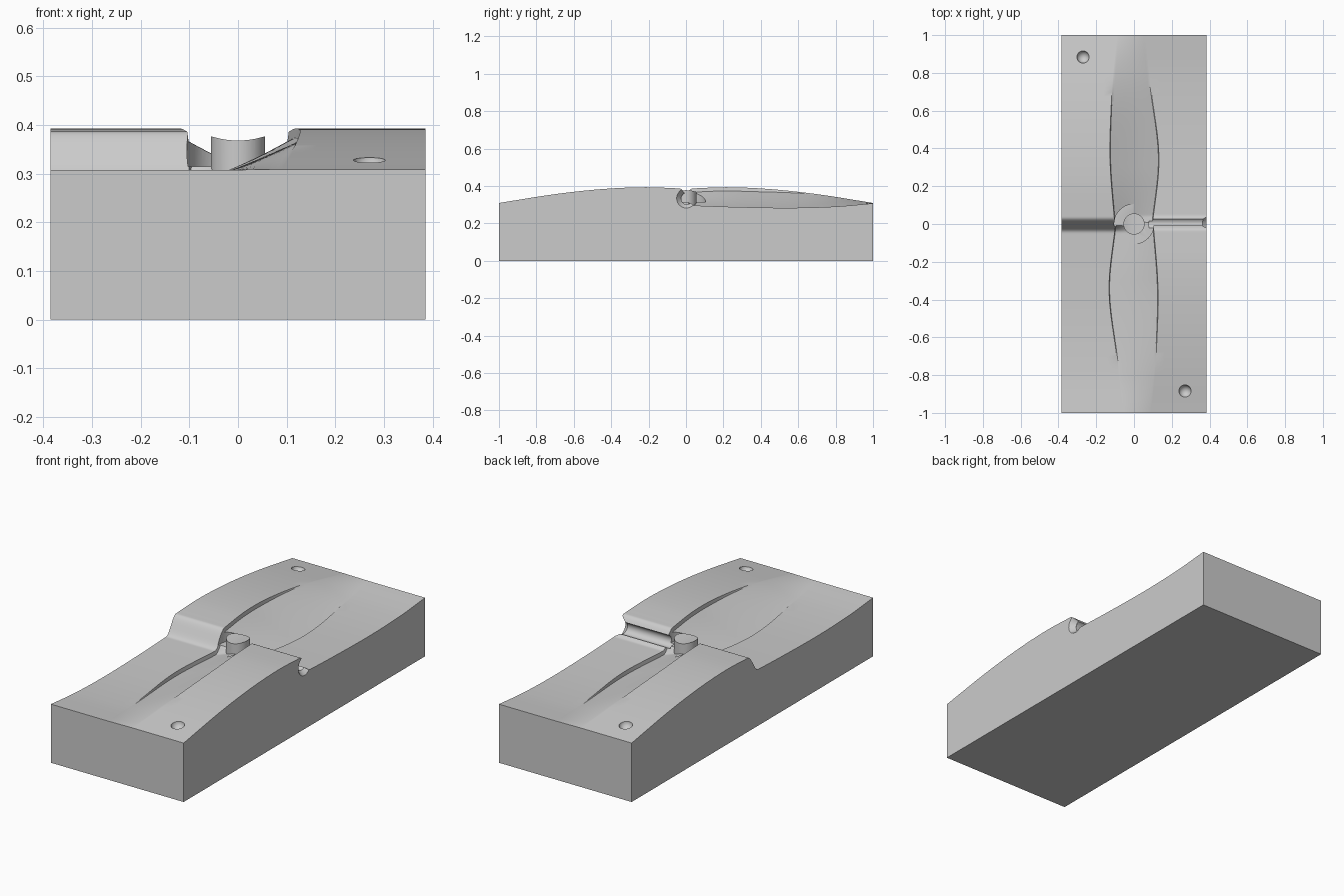
import bpy, bmesh, math

if "Cube" in bpy.data.objects:
    bpy.data.objects.remove(bpy.data.objects["Cube"], do_unlink=True)

grey = bpy.data.materials.new("mould_grey")
grey.use_nodes = True
grey.diffuse_color = (0.6, 0.6, 0.6, 1)
grey.node_tree.nodes["Principled BSDF"].inputs["Base Color"].default_value = (0.6, 0.6, 0.6, 1)

HALF_X, HALF_Y = 0.385, 1.0


def smooth(t):
    t = min(max(t, 0), 1)
    return t * t * (3 - 2 * t)


def curve(points, t):
    """Smooth interpolation through a few (position, value) points."""
    pts = [points[0]] + points + [points[-1]]
    for i in range(1, len(pts) - 2):
        (x0, a), (x1, b), (x2, c), (x3, d) = pts[i - 1:i + 3]
        if t <= x2 or i == len(pts) - 3:
            u = (t - x1) / (x2 - x1)
            m1 = (c - a) / (x2 - x0) * (x2 - x1)
            m2 = (d - b) / (x3 - x1) * (x2 - x1)
            return ((2*u**3 - 3*u**2 + 1) * b + (u**3 - 2*u**2 + u) * m1
                    + (3*u**2 - 2*u**3) * c + (u**3 - u**2) * m2)


# Parting heights and blade edges, by distance from the hub
HIGH = [(0, 0.385), (0.22, 0.393), (0.45, 0.383), (0.7, 0.356), (1, 0.309)]
LOW = [(0, 0.297), (0.25, 0.288), (0.55, 0.283), (0.8, 0.29), (1, 0.307)]
EDGE_HIGH = [(0, 0.102), (0.35, 0.127), (0.73, 0.115), (1, 0.09)]
EDGE_LOW = [(0, 0.098), (0.35, 0.132), (0.73, 0.088), (1, 0.06)]


def left_height(y):
    r = abs(y)
    low, high = curve(LOW, r), curve(HIGH, r)
    return low + (high - low) * smooth((y + 0.045) / 0.08)


def row(y):
    """One cross-section of the top: flat side, step, blade bed, step, flat side."""
    r = abs(y)
    left, right = left_height(y), left_height(-y)
    eh, el = curve(EDGE_HIGH, r), curve(EDGE_LOW, r)
    xl, xr = (-el, eh) if y < 0 else (-eh, el)
    step = 0.02 * (1 - smooth((r - 0.3) / 0.5))
    pts = [(-HALF_X + (xl + HALF_X) * i / 6, left) for i in range(7)]
    n = 20
    for i in range(n + 1):
        t = i / n
        x = xl + 0.003 + (xr - xl - 0.006) * t
        sag = step + 0.008 * math.sin(math.pi * t) * (1 - r)
        pts.append((x, left + (right - left) * t - sag))
    pts += [(xr + (HALF_X - xr) * i / 6, right) for i in range(7)]
    return [(x, y, z) for x, z in pts]


def finish(obj):
    obj.data.materials.clear()
    obj.data.materials.append(grey)
    bpy.ops.object.select_all(action='DESELECT')
    obj.select_set(True)
    bpy.context.view_layer.objects.active = obj
    bpy.ops.object.shade_smooth_by_angle(angle=math.radians(32))


def cut(obj, cutter):
    mod = obj.modifiers.new("cut", 'BOOLEAN')
    mod.operation, mod.solver, mod.object = 'DIFFERENCE', 'EXACT', cutter
    bpy.ops.object.select_all(action='DESELECT')
    bpy.context.view_layer.objects.active = obj
    obj.select_set(True)
    bpy.ops.object.modifier_apply(modifier=mod.name)
    bpy.data.objects.remove(cutter, do_unlink=True)


def cone(name, r1, r2, depth, location, rotation=(0, 0, 0)):
    bpy.ops.mesh.primitive_cone_add(vertices=64, radius1=r1, radius2=r2, depth=depth,
                                    location=location, rotation=rotation)
    obj = bpy.context.object
    obj.name = name
    return obj


# Block with the sculpted top, rows packed closely around the hub
ys = [math.copysign(abs(i / 60) ** 1.6, i) for i in range(-60, 61)]
bm = bmesh.new()
grid = [[bm.verts.new(p) for p in row(y)] for y in ys]
for a, b in zip(grid, grid[1:]):
    for i in range(len(a) - 1):
        bm.faces.new((a[i], a[i + 1], b[i + 1], b[i]))
fl, fr, br, bl = [bm.verts.new((x * HALF_X, y * HALF_Y, 0))
                  for x, y in ((-1, -1), (1, -1), (1, 1), (-1, 1))]
bm.faces.new([fl, fr] + grid[0][::-1])
bm.faces.new([br, bl] + grid[-1])
bm.faces.new([fr, br] + [g[-1] for g in grid][::-1])
bm.faces.new([bl, fl] + [g[0] for g in grid])
bm.faces.new((fl, bl, br, fr))
bmesh.ops.recalc_face_normals(bm, faces=bm.faces)
mesh = bpy.data.meshes.new("mould_block")
bm.to_mesh(mesh)
bm.free()
block = bpy.data.objects.new("mould_block", mesh)
bpy.context.collection.objects.link(block)

# Round hub pocket
cut(block, cone("hub_cutter", 0.105, 0.105, 0.2, (0, 0, 0.415)))

# Side channel into the hub, flared at its outer end
quarter = math.pi / 2
cut(block, cone("channel_cutter", 0.03, 0.03, 0.36, (0.26, 0.005, 0.331), (0, quarter, 0)))
cut(block, cone("flare_cutter", 0.028, 0.058, 0.035, (0.3745, 0.002, 0.334), (0, quarter, 0)))

# Locating dimples in two opposite corners
for s in (1, -1):
    bpy.ops.mesh.primitive_uv_sphere_add(segments=32, ring_count=16, radius=0.033,
                                         location=(s * 0.27, s * -0.885, 0.332))
    cut(block, bpy.context.object)
finish(block)

# Hub boss with a shallow trough across its top
boss = cone("hub_boss", 0.056, 0.056, 0.098, (0, 0, 0.329))
cut(boss, cone("trough_cutter", 0.18, 0.18, 0.4, (0, 0, 0.548), (quarter, 0, 0)))
finish(boss)
